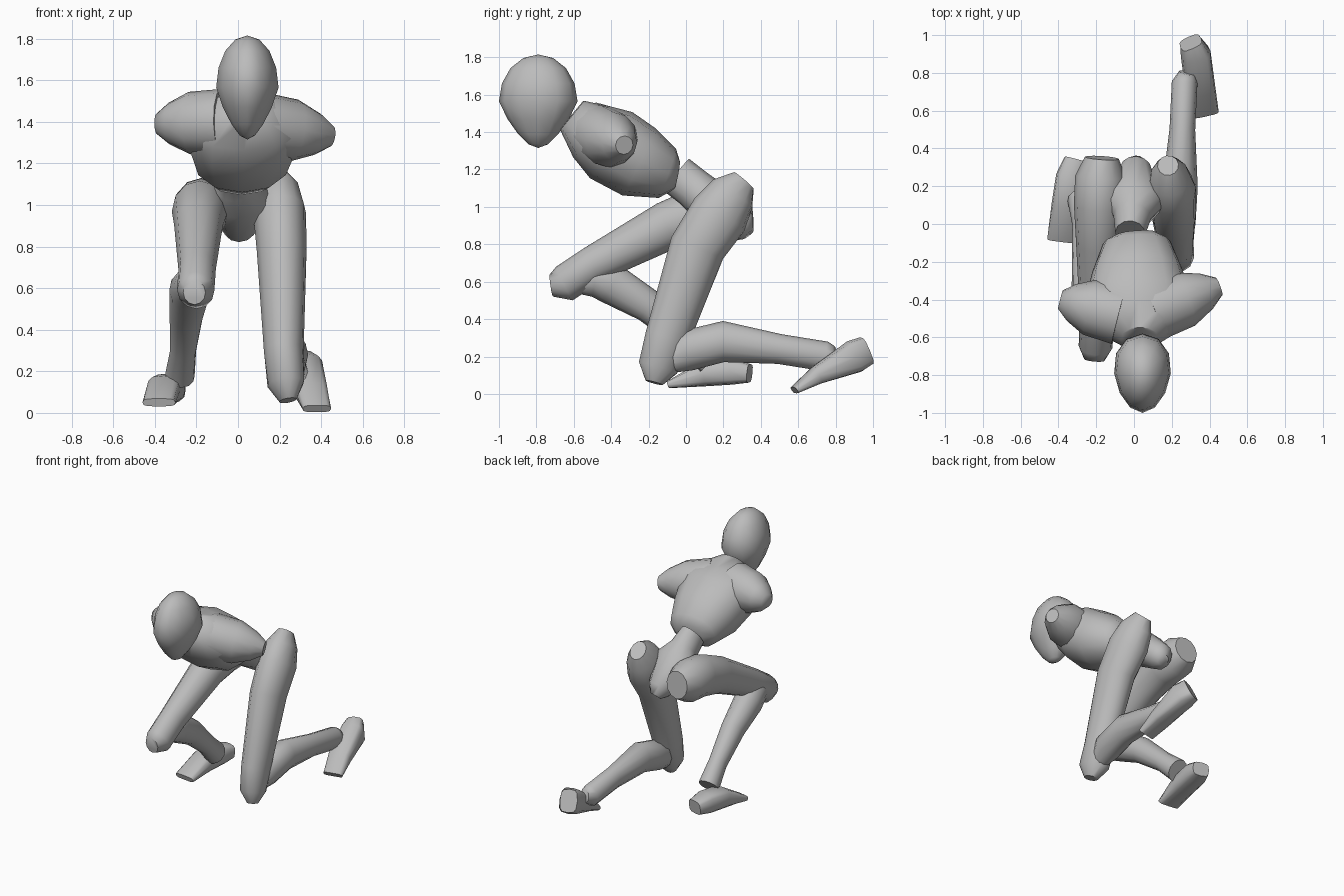
import bpy
import bmesh
import math
from mathutils import Vector

SIDES = 12

if "Cube" in bpy.data.objects:
    bpy.data.objects.remove(bpy.data.objects["Cube"], do_unlink=True)

clay = bpy.data.materials.new("clay grey")
clay.use_nodes = True
clay.diffuse_color = (.5, .5, .5, 1)
clay.node_tree.nodes["Principled BSDF"].inputs["Base Color"].default_value = clay.diffuse_color


def add_part(name, bm):
    """Turn a bmesh into a smooth-shaded clay object that keeps its sharp edges."""
    bmesh.ops.recalc_face_normals(bm, faces=bm.faces[:])
    mesh = bpy.data.meshes.new(name)
    bm.to_mesh(mesh)
    bm.free()
    mesh.materials.append(clay)
    part = bpy.data.objects.new(name, mesh)
    bpy.context.collection.objects.link(part)
    bpy.ops.object.select_all(action="DESELECT")
    part.select_set(True)
    bpy.context.view_layer.objects.active = part
    bpy.ops.object.shade_smooth_by_angle(angle=math.radians(55))


def rounded(value, power):
    """Bend a sine or cosine so that a lower power gives a boxier oval."""
    return math.copysign(abs(value) ** power, value)


def sweep(name, stations, power=1):
    """Skin oval rings (centre, depth, width), each ring square to the path."""
    bm = bmesh.new()
    centres = [centre for centre, depth, width in stations]
    last = len(stations) - 1
    loops = []
    for i, (centre, depth, width) in enumerate(stations):
        direction = centres[min(i + 1, last)] - centres[max(i - 1, 0)]
        facing = direction.to_track_quat("Z", "Y")
        loop = []
        for step in range(SIDES):
            turn = math.tau * step / SIDES
            across = width * rounded(math.cos(turn), power)
            along = depth * rounded(math.sin(turn), power)
            loop.append(bm.verts.new(centre + facing @ Vector((across, along, 0))))
        loops.append(loop)
    for lower, upper in zip(loops, loops[1:]):
        for step in range(SIDES):
            following = (step + 1) % SIDES
            bm.faces.new((lower[step], lower[following], upper[following], upper[step]))
    bm.faces.new(loops[0])
    bm.faces.new(loops[-1])
    add_part(name, bm)


def limb(name, x_start, x_end, profile, flatten=1, power=1):
    """Sweep a side profile of (y, z, depth, optional width) that drifts in x."""
    stations = []
    for i, (y, z, depth, *width) in enumerate(profile):
        drift = i / (len(profile) - 1)
        x = x_start + (x_end - x_start) * drift
        half_width = width[0] if width else depth * flatten
        stations.append((Vector((x, y, z)), depth, half_width))
    sweep(name, stations, power)


# Head: an egg that tapers towards the chin and narrows towards the face
bm = bmesh.new()
bmesh.ops.create_uvsphere(bm, u_segments=SIDES, v_segments=8, radius=1)
head_centre = Vector((.045, -.79, 1.565))
for vert in bm.verts:
    x, y, z = vert.co
    taper = 1 + .4 * min(z, 0)
    narrowing = 1 + .15 * y
    vert.co = head_centre + Vector((.15 * x * taper * narrowing, .21 * y * taper, .25 * z))
add_part("head", bm)

# Torso: leaning forward, from the waist up to the neck
limb("torso", .01, .03, [
    (-.05, 1.17, .08, .1),
    (-.1, 1.18, .14, .18),
    (-.25, 1.24, .2, .24),
    (-.4, 1.33, .21, .28),
    (-.5, 1.4, .17, .28),
    (-.61, 1.49, .1, .1),
], power=.9)

# Shoulders: tapering stumps, the left one reaching further out
chest = Vector((0, -.5, 1.4))
shoulder_tips = {
    "left_shoulder": Vector((.45, -.33, 1.33)),
    "right_shoulder": Vector((-.39, -.4, 1.39)),
}
for name, tip in shoulder_tips.items():
    sweep(name, [
        (chest.lerp(tip, reach), radius, radius)
        for reach, radius in ((.2, .16), (.6, .15), (.85, .1), (1, .05))])

# Pelvis: from the waist down to the seat
limb("pelvis", -.02, .02, [
    (-.05, 1.17, .11, .08),
    (.04, 1.1, .11, .1),
    (.12, 1.03, .12, .17),
    (.3, .89, .09, .08),
    (.33, .85, .04, .04),
])

# Left leg: kneeling, with a steep thigh ending in the kneecap and the shin laid back
limb("left_thigh", .18, .24, [
    (.31, 1.14, .07),
    (.25, 1.07, .13),
    (.18, .96, .16),
    (.06, .78, .15),
    (-.1, .3, .12),
    (-.15, .14, .11),
    (-.17, .06, .05),
], flatten=.8)
limb("left_shin", .22, .28, [
    (-.15, .15, .05),
    (0, .23, .11),
    (.2, .28, .11),
    (.5, .24, .08),
    (.75, .2, .08),
    (.8, .21, .05),
], flatten=.85)
limb("left_foot", .3, .38, [
    (.96, .23, .08, .06),
    (.9, .2, .09, .08),
    (.7, .1, .05, .08),
    (.58, .02, .02, .07),
], power=.6)

# Right leg: crouching, with the thigh forward and the foot planted
limb("right_thigh", -.17, -.21, [
    (.35, .99, .1),
    (.25, .98, .15),
    (.1, .97, .15),
    (-.1, .9, .13),
    (-.5, .69, .1),
    (-.65, .59, .1),
    (-.72, .58, .06),
], flatten=.9)
limb("right_shin", -.2, -.28, [
    (-.65, .6, .05),
    (-.5, .62, .1),
    (-.4, .59, .11),
    (-.2, .47, .09),
    (0, .3, .07),
    (.13, .18, .08),
], flatten=.9)
limb("right_foot", -.31, -.38, [
    (.34, .11, .05, .06),
    (.25, .12, .07, .08),
    (.1, .11, .07, .08),
    (-.09, .05, .02, .08),
], power=.6)
